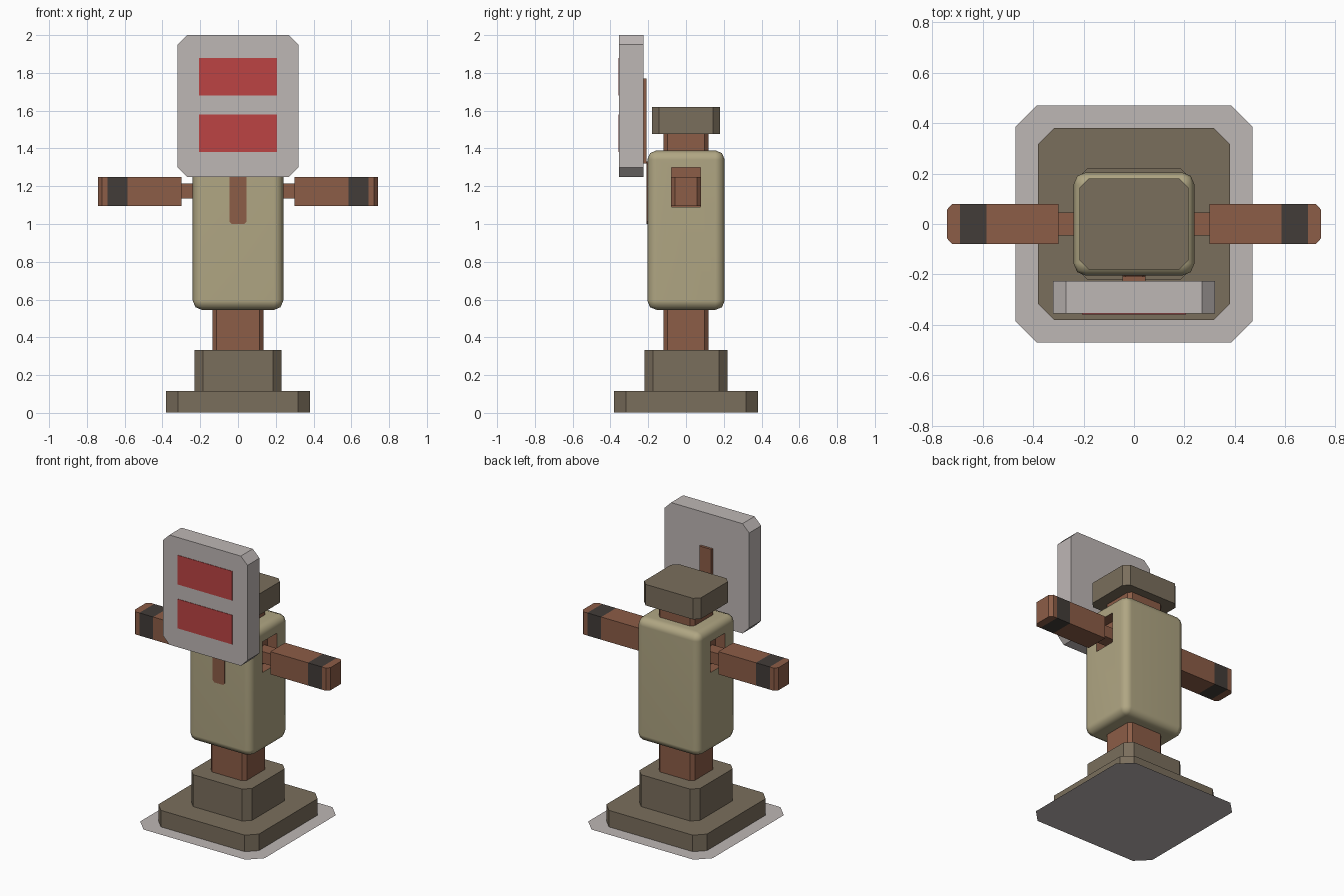
import bpy, bmesh, math
from mathutils import Vector

cube = bpy.data.objects.get("Cube")
if cube:
    bpy.data.objects.remove(cube, do_unlink=True)


def linear(c):
    c /= 255
    return c / 12.92 if c <= 0.04045 else ((c + 0.055) / 1.055) ** 2.4


def material(name, r, g, b):
    m = bpy.data.materials.new(name)
    m.use_nodes = True
    col = (linear(r), linear(g), linear(b), 1)
    m.diffuse_color = col
    bsdf = m.node_tree.nodes["Principled BSDF"]
    bsdf.inputs["Base Color"].default_value = col
    bsdf.inputs["Roughness"].default_value = 0.8
    return m


grey = material("pale grey", 190, 183, 181)
stone = material("stone brown", 122, 110, 92)
wood = material("wood brown", 140, 93, 71)
cloth = material("straw cloth", 176, 166, 131)
red = material("target red", 188, 67, 67)
dark = material("dark band", 66, 60, 56)


def finish(name, bm, *mats):
    mesh = bpy.data.meshes.new(name)
    bm.to_mesh(mesh)
    bm.free()
    for m in mats:
        mesh.materials.append(m)
    ob = bpy.data.objects.new(name, mesh)
    bpy.context.collection.objects.link(ob)
    return ob


def block(name, lo, hi, mat, cut=0, axis=2):
    """Box between two corners; edges along one axis (or all) are chamfered."""
    bm = bmesh.new()
    bmesh.ops.create_cube(bm, size=1)
    lo, hi = Vector(lo), Vector(hi)
    for v in bm.verts:
        v.co = (lo + hi) / 2 + v.co * (hi - lo)
    if cut:
        edges = [e for e in bm.edges if axis is None or
                 abs((e.verts[0].co - e.verts[1].co).normalized()[axis]) > 0.9]
        bmesh.ops.bevel(bm, geom=edges, offset=cut, segments=2 if axis is None else 1,
                        profile=0.5, affect='EDGES')
    return finish(name, bm, mat)


def pillar(name, rx, ry, z0, z1, mat, cut):
    return block(name, (-rx, -ry, z0), (rx, ry, z1), mat, cut)


# Flat floor plate: octagonal single face
bm = bmesh.new()
r, c = 0.47, 0.385
ring = [(r, -c), (r, c), (c, r), (-c, r), (-r, c), (-r, -c), (-c, -r), (c, -r)]
bm.faces.new([bm.verts.new((x, y, 0)) for x, y in ring])
finish("floor_plate", bm, grey)

# Stone base, wooden post, neck and cap
pillar("base_slab", 0.38, 0.38, 0.002, 0.115, stone, 0.063)
pillar("base_block", 0.23, 0.22, 0.115, 0.333, stone, 0.045)
pillar("post", 0.135, 0.12, 0.333, 0.58, wood, 0.022)
pillar("neck", 0.135, 0.12, 1.36, 1.48, wood, 0.022)
pillar("head_cap", 0.215, 0.18, 1.476, 1.62, stone, 0.036)

# Rounded torso with square arm sockets
torso = block("torso", (-0.24, -0.205, 0.545), (0.24, 0.205, 1.39), cloth, 0.05, None)
torso.data.materials.append(wood)
for side in (-1, 1):
    xs = sorted((side * 0.17, side * 0.3))
    cutter = block("socket_cutter", (xs[0], -0.077, 1.09), (xs[1], 0.077, 1.3), wood)
    cutter.hide_render = True
    mod = torso.modifiers.new("socket", 'BOOLEAN')
    mod.operation = 'DIFFERENCE'
    mod.solver = 'EXACT'
    mod.material_mode = 'TRANSFER'
    mod.object = cutter
    bpy.context.view_layer.objects.active = torso
    bpy.ops.object.modifier_apply(modifier=mod.name)
    bpy.data.objects.remove(cutter, do_unlink=True)
bpy.ops.object.select_all(action='DESELECT')
torso.select_set(True)
bpy.context.view_layer.objects.active = torso
bpy.ops.object.shade_smooth_by_angle(angle=math.radians(50))
torso.modifiers.new("even_shading", 'WEIGHTED_NORMAL').keep_sharp = True

# Arms: thin peg, thick beam with chamfered tip and a dark band
for side, label in ((1, "left"), (-1, "right")):
    xs = sorted((side * 0.16, side * 0.31))
    block(label + "_arm_peg", (xs[0], -0.045, 1.135), (xs[1], 0.045, 1.215), wood)

    bm = bmesh.new()
    outline = [(0.3, -0.08), (0.72, -0.08), (0.74, -0.058),
               (0.74, 0.058), (0.72, 0.08), (0.3, 0.08)]
    face = bm.faces.new([bm.verts.new((side * x, y, 1.095)) for x, y in outline])
    top = bmesh.ops.extrude_face_region(bm, geom=[face])["geom"]
    for v in top:
        if isinstance(v, bmesh.types.BMVert):
            v.co.z = 1.25
    for x in (0.585, 0.69):
        bmesh.ops.bisect_plane(bm, geom=bm.verts[:] + bm.edges[:] + bm.faces[:],
                               plane_co=(side * x, 0, 0), plane_no=(1, 0, 0))
    bmesh.ops.recalc_face_normals(bm, faces=bm.faces)
    for f in bm.faces:
        f.material_index = int(0.585 < abs(f.calc_center_median().x) < 0.69)
    finish(label + "_arm", bm, wood, dark)

# Board in front of the head, its rear batten and the strip down the chest
block("board", (-0.32, -0.355, 1.25), (0.32, -0.225, 2), grey, 0.05, 1)
block("board_batten", (-0.045, -0.226, 1.32), (0.045, -0.208, 1.77), wood)
block("chest_strip", (-0.045, -0.209, 1.0), (0.045, -0.203, 1.33), wood, 0.012, 1)

# Two plain painted bands on the board
for label, z in (("upper", 1.68), ("lower", 1.38)):
    block(label + "_red_band", (-0.207, -0.358, z), (0.207, -0.354, z + 0.2), red)
